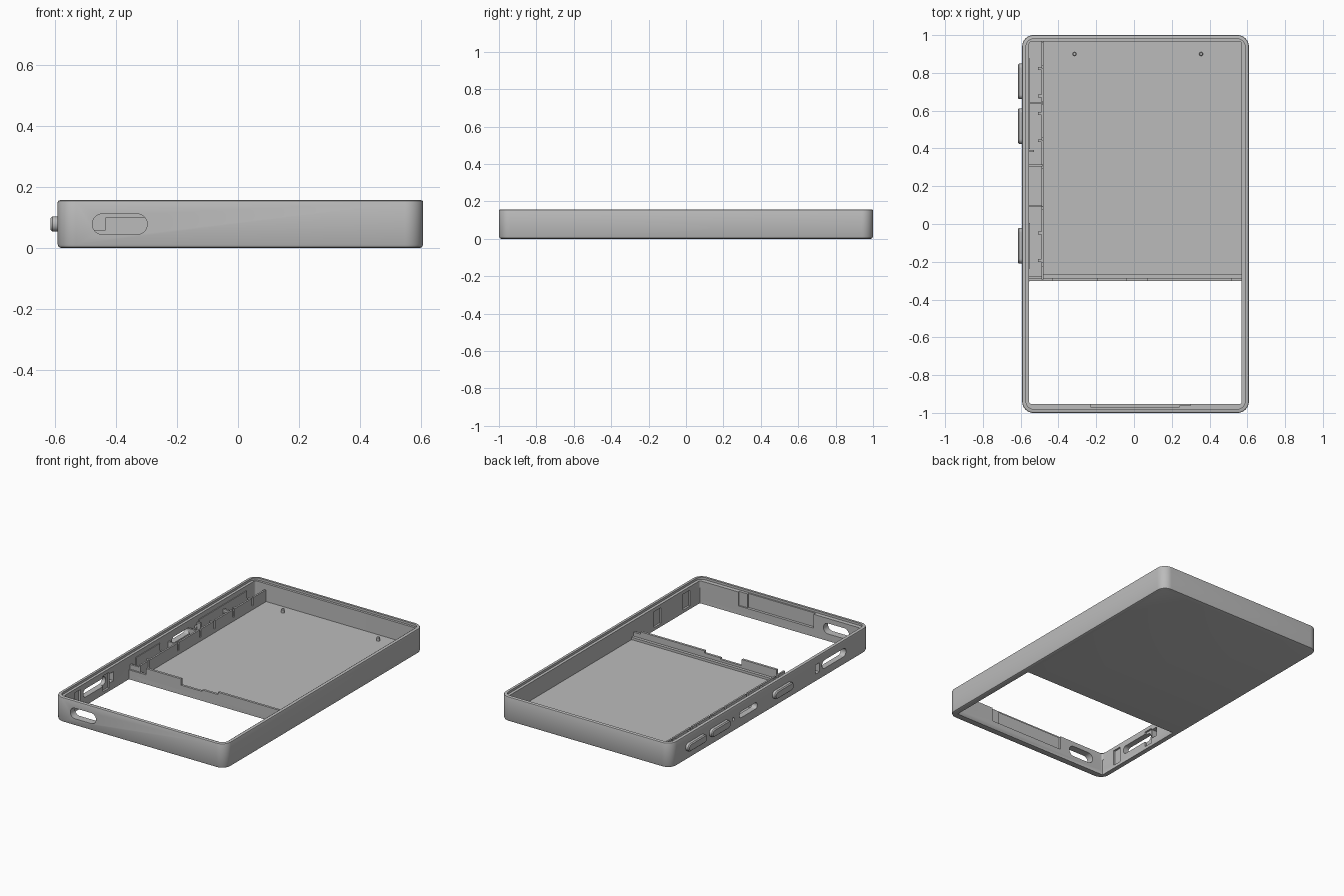
import bpy, bmesh, math

cube = bpy.data.objects.get("Cube")
if cube:
    bpy.data.objects.remove(cube, do_unlink=True)

grey = bpy.data.materials.new("case_grey")
grey.use_nodes = True
grey.diffuse_color = (0.5, 0.5, 0.5, 1)
grey.node_tree.nodes["Principled BSDF"].inputs["Base Color"].default_value = (0.5, 0.5, 0.5, 1)


def outline(u0, u1, v0, v1, r, seg):
    """Rounded rectangle, anticlockwise."""
    corners = [(u1 - r, v1 - r), (u0 + r, v1 - r), (u0 + r, v0 + r), (u1 - r, v0 + r)]
    return [(cu + r * math.cos(a), cv + r * math.sin(a))
            for k, (cu, cv) in enumerate(corners)
            for a in [(k + i / seg) * math.pi / 2 for i in range(seg + 1)]]


def rounded(name, u, v, r, levels, axis="Z", seg=8):
    """Rounded rectangle lofted through (inset, height) levels along an axis."""
    place = {"Z": lambda a, b, w: (a, b, w),
             "X": lambda a, b, w: (w, a, b),
             "Y": lambda a, b, w: (a, w, b)}[axis]
    bm = bmesh.new()
    rings = []
    for d, w in levels:
        pts = outline(u[0] + d, u[1] - d, v[0] + d, v[1] - d, max(r - d, 0.002), seg)
        rings.append([bm.verts.new(place(a, b, w)) for a, b in pts])
    n = len(rings[0])
    for low, high in zip(rings, rings[1:]):
        for i in range(n):
            j = (i + 1) % n
            bm.faces.new((low[i], low[j], high[j], high[i]))
    bm.faces.new(rings[0])
    bm.faces.new(rings[-1])
    return finish(bm, name)


def box(name, x, y, z):
    bm = bmesh.new()
    bmesh.ops.create_cube(bm, size=1)
    for vert in bm.verts:
        for i, (lo, hi) in enumerate((x, y, z)):
            vert.co[i] = lo if vert.co[i] < 0 else hi
    return finish(bm, name)


def finish(bm, name):
    bmesh.ops.recalc_face_normals(bm, faces=bm.faces)
    mesh = bpy.data.meshes.new(name)
    bm.to_mesh(mesh)
    bm.free()
    mesh.materials.append(grey)
    obj = bpy.data.objects.new(name, mesh)
    bpy.context.collection.objects.link(obj)
    return obj


def activate(obj):
    bpy.ops.object.select_all(action="DESELECT")
    obj.select_set(True)
    bpy.context.view_layer.objects.active = obj


def cut(target, cutter):
    cutter.hide_render = True
    mod = target.modifiers.new("cut", "BOOLEAN")
    mod.operation = "DIFFERENCE"
    mod.solver = "EXACT"
    mod.object = cutter
    activate(target)
    bpy.ops.object.modifier_apply(modifier=mod.name)
    bpy.data.objects.remove(cutter, do_unlink=True)


def smooth(obj):
    activate(obj)
    bpy.ops.object.shade_smooth_by_angle(angle=math.radians(35))


LEFT, RIGHT, TOP, FLOOR = -0.592, 0.608, 0.157, 0.03
IN_L, IN_R, IN_F, IN_B = -0.555, 0.57, -0.953, 0.965

# Outer shell with softened top and bottom edges
shell = rounded("case_shell", (LEFT, RIGHT), (-1, 1), 0.06,
                [(0.012, 0), (0.0035, 0.0035), (0, 0.012),
                 (0, TOP - 0.007), (0.002, TOP - 0.002), (0.007, TOP)], seg=10)

# Pocket, stepped lip and the open front bay
cut(shell, rounded("pocket", (IN_L, IN_R), (IN_F, IN_B), 0.012, [(0, FLOOR), (0, 0.3)]))
cut(shell, rounded("lip", (LEFT + 0.02, RIGHT - 0.02), (-0.98, 0.98), 0.042,
                   [(0, TOP - 0.014), (0, 0.3)]))
cut(shell, rounded("bay", (IN_L, IN_R), (IN_F, -0.302), 0.004, [(0, -0.1), (0, 0.1)], seg=2))

# Front port and the relief inside the front wall
cut(shell, rounded("front_port", (-0.478, -0.298), (0.045, 0.112), 0.033,
                   [(0, -1.1), (0, -0.9)], "Y"))
cut(shell, box("front_relief", (-0.23, 0.24), (-0.97, -0.94), (0.055, 0.2)))
cut(shell, box("front_relief_step", (0.23, 0.30), (-0.962, -0.94), (0.055, 0.2)))

# Side ports, each (centre y, half length, half height)
for y, half, h in [(0.22, 0.09, 0.02), (-0.64, 0.12, 0.026), (0.37, 0.01, 0.01)]:
    cut(shell, rounded("side_port", (y - half, y + half), (0.079 - h, 0.079 + h), h - 0.001,
                       [(0, -0.7), (0, -0.53)], "X"))
cut(shell, box("latch_hole", (-0.7, -0.53), (-0.495, -0.455), (0.05, 0.108)))

# Clip grooves inside both long walls of the bay
for y in (-0.53, -0.82):
    cut(shell, box("clip_groove", (0.56, 0.582), (y - 0.035, y + 0.035), (0.02, 0.12)))
    cut(shell, box("clip_groove", (-0.567, -0.54), (y - 0.03, y + 0.03), (0.02, 0.12)))
smooth(shell)

# Side buttons with their inner retaining flange and switch backing
for i, y in enumerate((0.755, 0.518, -0.115)):
    button = rounded(f"button_{i + 1}", (y - 0.094, y + 0.094), (0.054, 0.104), 0.024,
                     [(0.006, -0.615), (0, -0.609), (0, -0.55)], "X")
    smooth(button)
    box(f"button_flange_{i + 1}", (-0.575, -0.55), (y - 0.12, y + 0.12), (0.045, 0.113))
    box(f"switch_mount_{i + 1}", (-0.508, -0.488), (y - 0.085, y - 0.07), (FLOOR - 0.01, 0.1))
    box(f"switch_mount_end_{i + 1}", (-0.508, -0.488), (y + 0.06, y + 0.075), (FLOOR - 0.01, 0.1))

# Long divider, with low notches between its panels
breaks = [-0.302, -0.215, 0.085, 0.305, 0.45, 0.64, 0.83, 0.97]
box("divider_base", (-0.489, -0.478), (-0.302, 0.97), (FLOOR - 0.01, 0.055))
for a, b in zip(breaks, breaks[1:]):
    box("divider_panel", (-0.489, -0.478), (a + 0.008, b - 0.008), (0.05, 0.105))

# Ribs tying the divider to the side wall
for y in (-0.285, 0.095, 0.31, 0.64):
    box("side_rib", (-0.56, -0.484), (y - 0.006, y + 0.006), (FLOOR - 0.01, 0.09))
box("microphone_rib", (-0.56, -0.53), (0.38, 0.392), (FLOOR - 0.01, 0.1))

# Stepped cross wall at the front edge of the floor
for a, b, top in [(-0.555, -0.435, 0.06), (-0.435, -0.19, 0.1), (-0.19, -0.04, 0.06),
                  (-0.04, 0.07, 0.07), (0.07, 0.52, 0.085), (0.52, 0.575, 0.07)]:
    box("cross_wall", (a, b), (-0.302, -0.287), (0.005, top))
box("cross_wall_step", (-0.48, 0.575), (-0.29, -0.268), (FLOOR - 0.01, 0.045))

# Locating pegs
for x in (-0.315, 0.355):
    peg = rounded("locating_peg", (x - 0.01, x + 0.01), (0.89, 0.91), 0.0099,
                  [(0, FLOOR - 0.01), (0, 0.05), (0.003, 0.054)], seg=4)
    smooth(peg)
